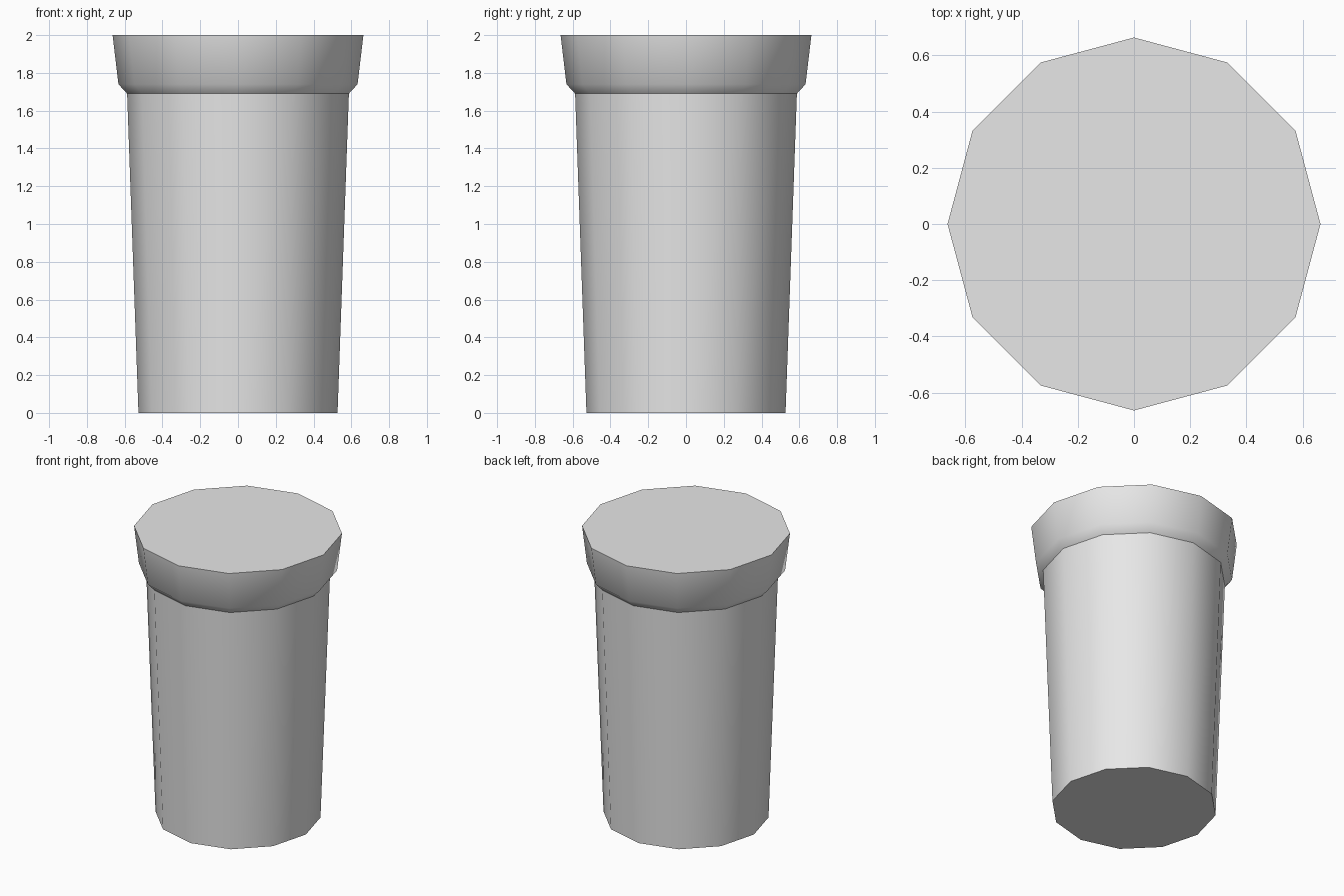
import bpy, bmesh, math

cube = bpy.data.objects.get("Cube")
if cube:
    bpy.data.objects.remove(cube, do_unlink=True)

SIDES = 12

grey = bpy.data.materials.new("plain_grey")
grey.use_nodes = True
colour = (0.8, 0.8, 0.8, 1)
grey.diffuse_color = colour
grey.node_tree.nodes["Principled BSDF"].inputs["Base Color"].default_value = colour


def lathe(name, profile, cap):
    """Turn (radius, height) points into a faceted shell, closed at one ring."""
    bm = bmesh.new()
    rings = []
    for radius, z in profile:
        angles = [math.tau * i / SIDES for i in range(SIDES)]
        rings.append([bm.verts.new((radius * math.cos(a), radius * math.sin(a), z))
                      for a in angles])
    for low, high in zip(rings, rings[1:]):
        for i in range(SIDES):
            j = (i + 1) % SIDES
            bm.faces.new((low[i], low[j], high[j], high[i]))
    bm.faces.new(rings[-1] if cap == "top" else rings[0][::-1])
    mesh = bpy.data.meshes.new(name)
    bm.to_mesh(mesh)
    bm.free()
    mesh.materials.append(grey)
    obj = bpy.data.objects.new(name, mesh)
    bpy.context.collection.objects.link(obj)
    bpy.ops.object.select_all(action="DESELECT")
    obj.select_set(True)
    bpy.context.view_layer.objects.active = obj
    bpy.ops.object.shade_smooth_by_angle(angle=math.radians(50))
    return obj


# Tapered body with a closed base
lathe("body", [(0.527, 0), (0.587, 1.69)], "bottom")

# Flared rim with a chamfered lower edge and a closed flat top
lathe("rim", [(0.587, 1.69), (0.633, 1.74), (0.664, 2)], "top")
